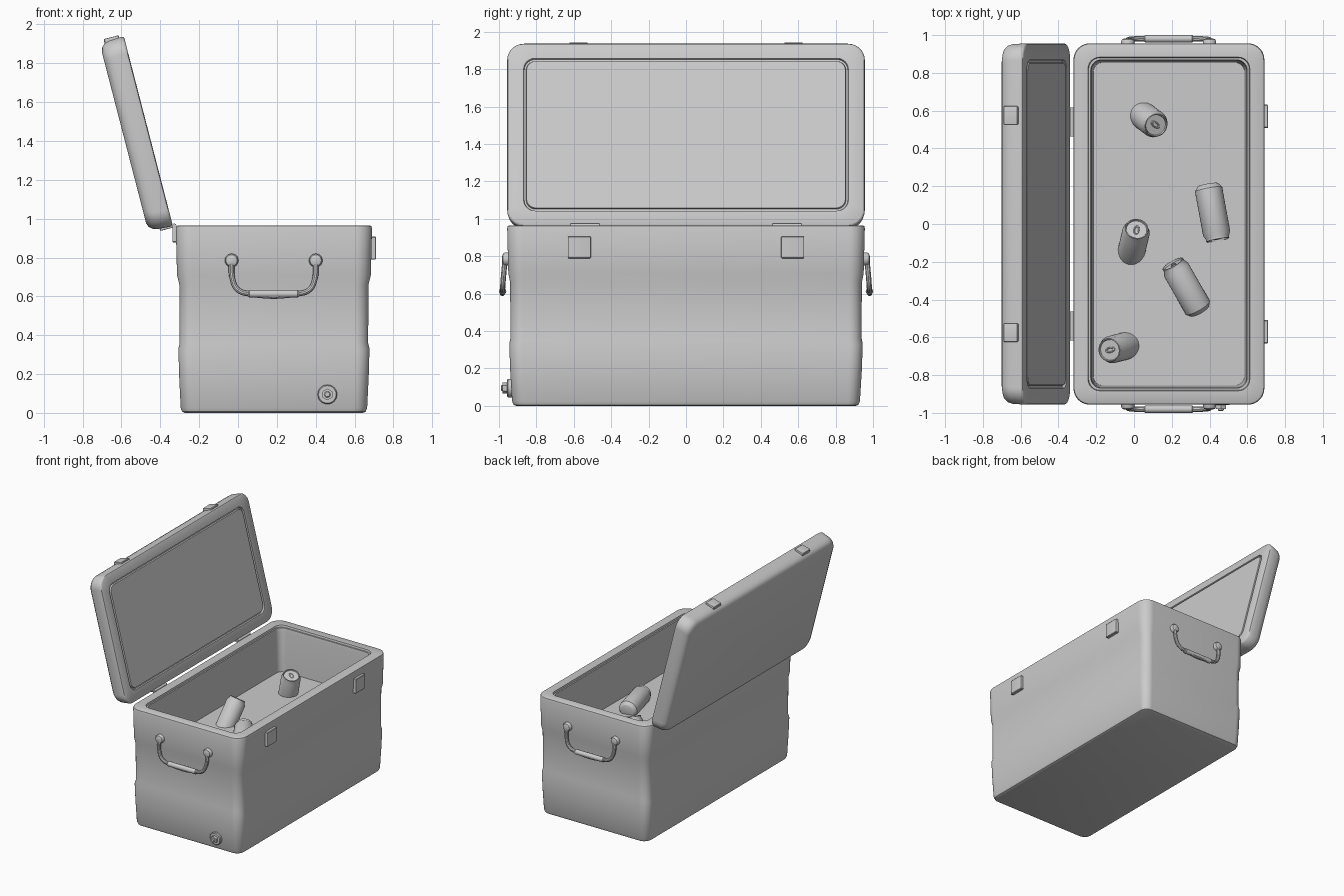
import bpy, bmesh, math
from mathutils import Matrix, Vector

if "Cube" in bpy.data.objects:
    bpy.data.objects.remove(bpy.data.objects["Cube"])

grey = bpy.data.materials.new("plain_grey")
grey.diffuse_color = (0.6, 0.6, 0.6, 1)
grey.use_nodes = True
grey.node_tree.nodes["Principled BSDF"].inputs["Base Color"].default_value = grey.diffuse_color


def finish(ob, angle=35):
    ob.data.materials.clear()
    ob.data.materials.append(grey)
    bpy.ops.object.select_all(action='DESELECT')
    ob.select_set(True)
    bpy.context.view_layer.objects.active = ob
    bpy.ops.object.shade_smooth_by_angle(angle=math.radians(angle))
    return ob


def ring(hx, hy, r, z, n):
    """Rounded rectangle; a circle when hx = hy = r."""
    pts = []
    for k, (sx, sy) in enumerate(((1, 1), (-1, 1), (-1, -1), (1, -1))):
        for i in range(n + 1):
            a = math.pi / 2 * (k + i / n)
            pts.append((sx * (hx - r) + r * math.cos(a), sy * (hy - r) + r * math.sin(a), z))
    return pts


def loft(name, rings, matrix, n=8, angle=35):
    """Skin (z, hx, hy, r) rings and cap both ends."""
    bm = bmesh.new()
    loops = [[bm.verts.new(p) for p in ring(hx, hy, r, z, n)] for z, hx, hy, r in rings]
    m = len(loops[0])
    for a, b in zip(loops, loops[1:]):
        for i in range(m):
            j = (i + 1) % m
            bm.faces.new((a[i], a[j], b[j], b[i]))
    bm.faces.new(loops[0][::-1])
    bm.faces.new(loops[-1])
    bmesh.ops.remove_doubles(bm, verts=bm.verts, dist=1e-5)
    bmesh.ops.recalc_face_normals(bm, faces=bm.faces)
    bm.transform(matrix)
    me = bpy.data.meshes.new(name)
    bm.to_mesh(me)
    bm.free()
    ob = bpy.data.objects.new(name, me)
    bpy.context.collection.objects.link(ob)
    return finish(ob, angle)


def turned(name, profile, matrix, n=8, angle=35):
    return loft(name, [(z, r, r, r) for r, z in profile], matrix, n, angle)


def block(name, size, matrix, r=0.004):
    """Small softened box centred on the matrix."""
    x, y, z = (s / 2 for s in size)
    return loft(name, [(-z, x - r, y - r, r), (-z + r, x, y, r), (z - r, x, y, r),
                       (z, x - r, y - r, r)], matrix, 3)


T = Matrix.Translation

# Tub: outer shell, rim, stepped lip, cavity down to the fill level
loft("cooler_body", [
    (0.0, 0.458, 0.908, 0.05), (0.006, 0.472, 0.922, 0.06), (0.025, 0.480, 0.930, 0.065),
    (0.19, 0.488, 0.940, 0.07), (0.33, 0.492, 0.945, 0.07), (0.36, 0.485, 0.939, 0.07),
    (0.66, 0.487, 0.940, 0.07), (0.71, 0.499, 0.950, 0.08), (0.95, 0.505, 0.956, 0.085),
    (0.961, 0.502, 0.953, 0.085), (0.965, 0.495, 0.946, 0.08),
    (0.965, 0.428, 0.883, 0.06), (0.950, 0.425, 0.880, 0.06), (0.950, 0.414, 0.869, 0.055),
    (0.92, 0.410, 0.865, 0.055), (0.60, 0.400, 0.855, 0.05)], T((0.185, 0, 0)), 10)

# Lid: local x runs from hinge to free edge, local z points outward
LID = T((-0.335, 0, 0.962)) @ Matrix.Rotation(math.radians(-104.5), 4, 'Y')
loft("lid", [
    (0.0, 0.405, 0.852, 0.05), (0.014, 0.408, 0.855, 0.05), (0.014, 0.418, 0.865, 0.06),
    (0.0, 0.421, 0.868, 0.06), (0.0, 0.493, 0.945, 0.08), (0.004, 0.501, 0.952, 0.09),
    (0.014, 0.505, 0.956, 0.09), (0.08, 0.500, 0.952, 0.09), (0.105, 0.493, 0.945, 0.09),
    (0.122, 0.478, 0.930, 0.08), (0.13, 0.455, 0.907, 0.07)], LID @ T((0.505, 0, 0)), 10)

for s, side in ((-1, "near"), (1, "far")):
    # Hinge: tub leaf, pin, lid leaf
    block(f"hinge_leaf_{side}", (0.025, 0.155, 0.085), T((-0.326, s * 0.54, 0.92)))
    turned(f"hinge_pin_{side}", [(0.011, -0.077), (0.011, 0.077)],
           T((-0.328, s * 0.54, 0.964)) @ Matrix.Rotation(math.pi / 2, 4, 'X'), 4)
    block(f"hinge_lid_leaf_{side}", (0.016, 0.155, 0.07), LID @ T((0, s * 0.54, 0.035)))
    # Latch: plate on the tub and catch on the lid
    block(f"latch_plate_{side}", (0.035, 0.123, 0.118), T((0.693, s * 0.57, 0.848)))
    block(f"latch_catch_{side}", (0.026, 0.097, 0.08), LID @ T((1.008, s * 0.575, 0.065)))

    # Carry handle: knobs, bent rod, grip
    out = Matrix.Rotation(-s * math.pi / 2, 4, 'X')
    for i, x in enumerate((-0.033, 0.400)):
        turned(f"handle_knob_{side}_{i}", [(0.035, -0.01), (0.035, 0.018), (0.029, 0.028), (0.015, 0.033)],
               T((x, s * 0.95, 0.785)) @ out, 5)
    cu = bpy.data.curves.new(f"handle_rod_{side}", 'CURVE')
    cu.dimensions = '3D'
    cu.bevel_depth = 0.0145
    cu.bevel_resolution = 3
    cu.resolution_u = 6
    cu.use_fill_caps = True
    half = [(0.217, 0.775, 0.968), (0.212, 0.69, 0.976), (0.185, 0.635, 0.98), (0.12, 0.613, 0.981)]
    path = [(-u, z, y) for u, z, y in half] + half[::-1]
    sp = cu.splines.new('BEZIER')
    sp.bezier_points.add(len(path) - 1)
    for p, (u, z, y) in zip(sp.bezier_points, path):
        p.co = (0.1835 + u, s * y, z)
        p.handle_left_type = p.handle_right_type = 'AUTO'
    rod = bpy.data.objects.new(f"handle_rod_{side}", cu)
    bpy.context.collection.objects.link(rod)
    bpy.ops.object.select_all(action='DESELECT')
    rod.select_set(True)
    bpy.context.view_layer.objects.active = rod
    bpy.ops.object.convert(target='MESH')
    finish(bpy.context.view_layer.objects.active)
    turned(f"handle_grip_{side}", [(0.015, -0.13), (0.0195, -0.124), (0.0195, 0.124), (0.015, 0.13)],
           T((0.1835, s * 0.9805, 0.613)) @ Matrix.Rotation(math.pi / 2, 4, 'Y'), 5)

# Drain plug with hexagonal cap
front = Matrix.Rotation(math.pi / 2, 4, 'X')
turned("drain_flange", [(0.05, -0.01), (0.05, 0.016), (0.045, 0.022)], T((0.46, -0.935, 0.095)) @ front)
bpy.ops.mesh.primitive_cylinder_add(vertices=6, radius=0.03, depth=0.05,
                                    location=(0.46, -0.955, 0.095), rotation=(math.pi / 2, 0, 0))
bpy.context.object.name = "drain_cap"
finish(bpy.context.object)
turned("drain_plug", [(0.016, 0), (0.016, 0.03), (0.012, 0.034)], T((0.46, -0.955, 0.095)) @ front, 4)

# Drink cans stuck into the fill: top centre and axis direction
can_profile = [(0.050, -0.15), (0.056, -0.147), (0.073, -0.125), (0.073, 0.115), (0.061, 0.138),
               (0.062, 0.149), (0.057, 0.150), (0.054, 0.140), (0.01, 0.140)]
cans = [((0.118, 0.522, 0.78), (0.06, -0.045, 0.18)),
        ((0.015, -0.025, 0.77), (0.025, 0.105, 0.17)),
        ((0.444, -0.085, 0.655), (0.055, -0.30, 0.03)),
        ((0.205, -0.21, 0.675), (-0.14, 0.245, 0.07)),
        ((-0.132, -0.668, 0.77), (-0.078, -0.02, 0.17))]
for i, (top, axis) in enumerate(cans):
    d = Vector(axis).normalized()
    m = T(Vector(top) - d * 0.15) @ d.to_track_quat('Z', 'Y').to_matrix().to_4x4()
    turned(f"can_{i}", can_profile, m, 8)
    # Pull tab
    bpy.ops.mesh.primitive_torus_add(major_radius=0.016, minor_radius=0.005,
                                     major_segments=16, minor_segments=6)
    tab = bpy.context.object
    tab.name = f"can_tab_{i}"
    tab.data.transform(m @ T((0, 0.004, 0.143)) @ Matrix.Diagonal((0.75, 1.4, 0.7, 1)))
    finish(tab)
